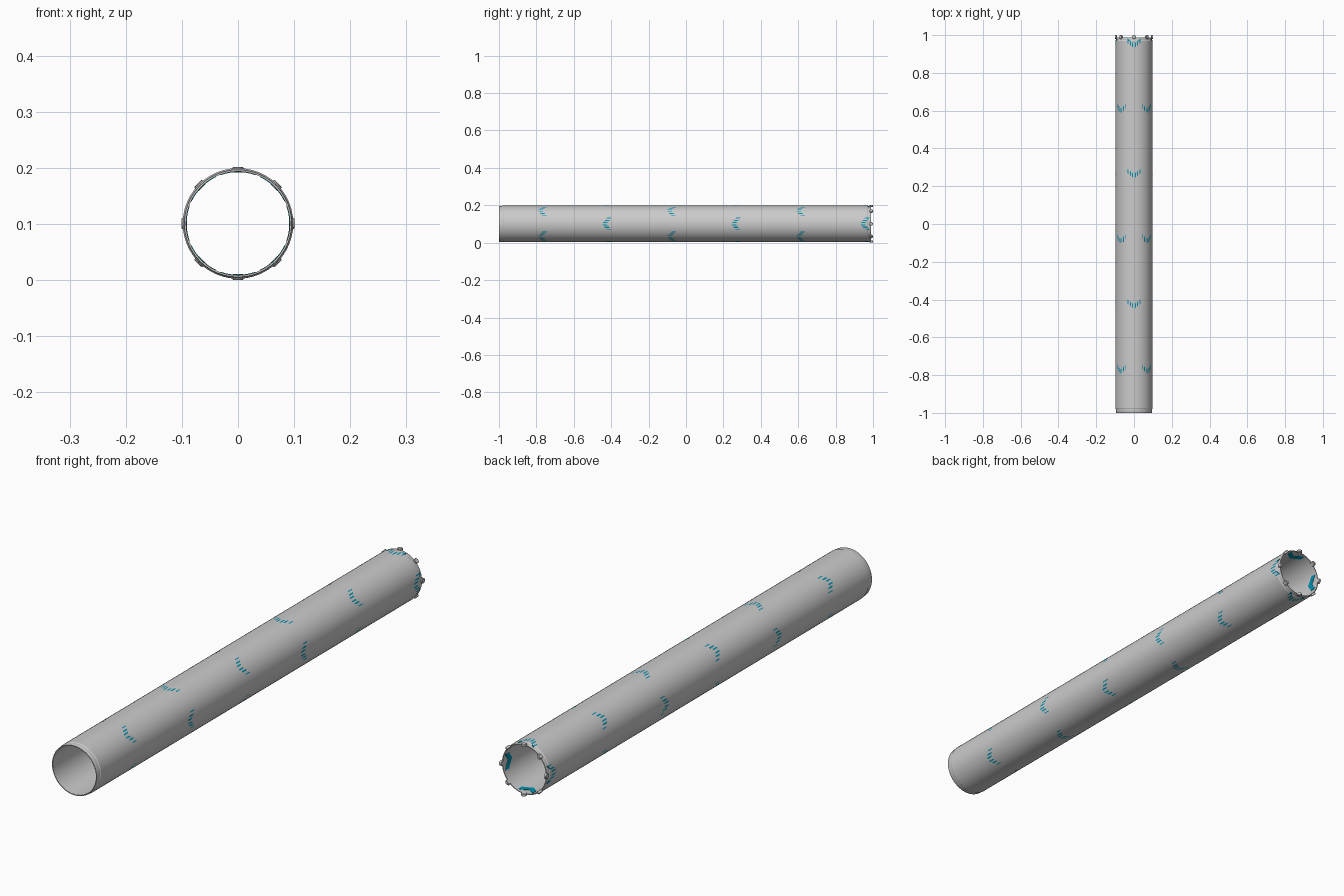
import bpy, bmesh
from math import sin, cos, pi, radians

if "Cube" in bpy.data.objects:
    bpy.data.objects.remove(bpy.data.objects["Cube"])

CZ = 0.101      # tube axis height
R_IN = 0.0925


def new_object(name, bm, mat=None):
    bmesh.ops.recalc_face_normals(bm, faces=bm.faces)
    mesh = bpy.data.meshes.new(name)
    bm.to_mesh(mesh)
    bm.free()
    ob = bpy.data.objects.new(name, mesh)
    bpy.context.collection.objects.link(ob)
    if mat:
        mesh.materials.append(mat)
    bpy.ops.object.select_all(action='DESELECT')
    ob.select_set(True)
    bpy.context.view_layer.objects.active = ob
    bpy.ops.object.shade_smooth_by_angle(angle=radians(30))
    return ob


def polar(r, a, y):
    return (r * cos(a), y, CZ + r * sin(a))


def lathe(name, profile, n=48):
    """Closed (radius, y) profile swept round the tube axis."""
    bm = bmesh.new()
    rings = [[bm.verts.new(polar(r, 2 * pi * i / n, y)) for r, y in profile]
             for i in range(n)]
    m = len(profile)
    for i in range(n):
        a, b = rings[i], rings[(i + 1) % n]
        for j in range(m):
            k = (j + 1) % m
            bm.faces.new((a[j], a[k], b[k], b[j]))
    return new_object(name, bm)


def chevron(name, angle, y, mat):
    """Curved V pointing to -y, set into the tube wall."""
    half, rise, thick, steps = 0.034, 0.026, 0.024, 8
    bm = bmesh.new()
    cols = []
    for i in range(steps + 1):
        t = -1 + 2 * i / steps
        a = angle + t * half / 0.0985
        y0 = y - 0.024 + abs(t) * rise
        cols.append([bm.verts.new(polar(r, a, yy)) for r, yy in
                     ((0.0915, y0), (0.0984, y0), (0.0984, y0 + thick), (0.0915, y0 + thick))])
    for a, b in zip(cols, cols[1:]):
        for j in range(4):
            k = (j + 1) % 4
            bm.faces.new((a[j], a[k], b[k], b[j]))
    bm.faces.new(cols[0])
    bm.faces.new(cols[-1])
    return new_object(name, bm, mat)


def stud(name, angle, y):
    """Short pin running radially through the rear lip."""
    bm = bmesh.new()
    n, r = 16, 0.010
    ux, uz = cos(angle), sin(angle)
    rings = []
    for d, s in ((0.0905, r * 0.85), (0.092, r), (0.0995, r), (0.101, r * 0.8)):
        rings.append([bm.verts.new((ux * d - uz * s * cos(2 * pi * i / n),
                                    y + s * sin(2 * pi * i / n),
                                    CZ + uz * d + ux * s * cos(2 * pi * i / n)))
                      for i in range(n)])
    for a, b in zip(rings, rings[1:]):
        for i in range(n):
            j = (i + 1) % n
            bm.faces.new((a[i], a[j], b[j], b[i]))
    bm.faces.new(rings[0])
    bm.faces.new(rings[-1])
    return new_object(name, bm)


# Tube shell with a stepped lip at each end
lathe("tube_shell", [
    (R_IN, -1.0), (0.0955, -1.0), (0.0965, -0.998), (0.0965, -0.980),
    (0.0985, -0.977), (0.0985, 0.970), (0.0965, 0.973),
    (0.0965, 0.986), (0.0955, 0.988), (R_IN, 0.988)])

# Glowing direction markers, alternating between straight and diagonal rows
teal = bpy.data.materials.new("marker_teal")
teal.diffuse_color = (0.0, 0.28, 0.42, 1)
teal.use_nodes = True
teal.node_tree.nodes["Principled BSDF"].inputs["Base Color"].default_value = teal.diffuse_color
for row in range(6):
    y = 0.955 - 0.345 * row
    for q in range(4):
        a = q * pi / 2 + (pi / 4 if row % 2 else 0)
        chevron(f"marker_{row}_{q}", a, y, teal)

# Studs round the rear rim
for i in range(8):
    stud(f"rim_stud_{i}", i * pi / 4, 0.990)
